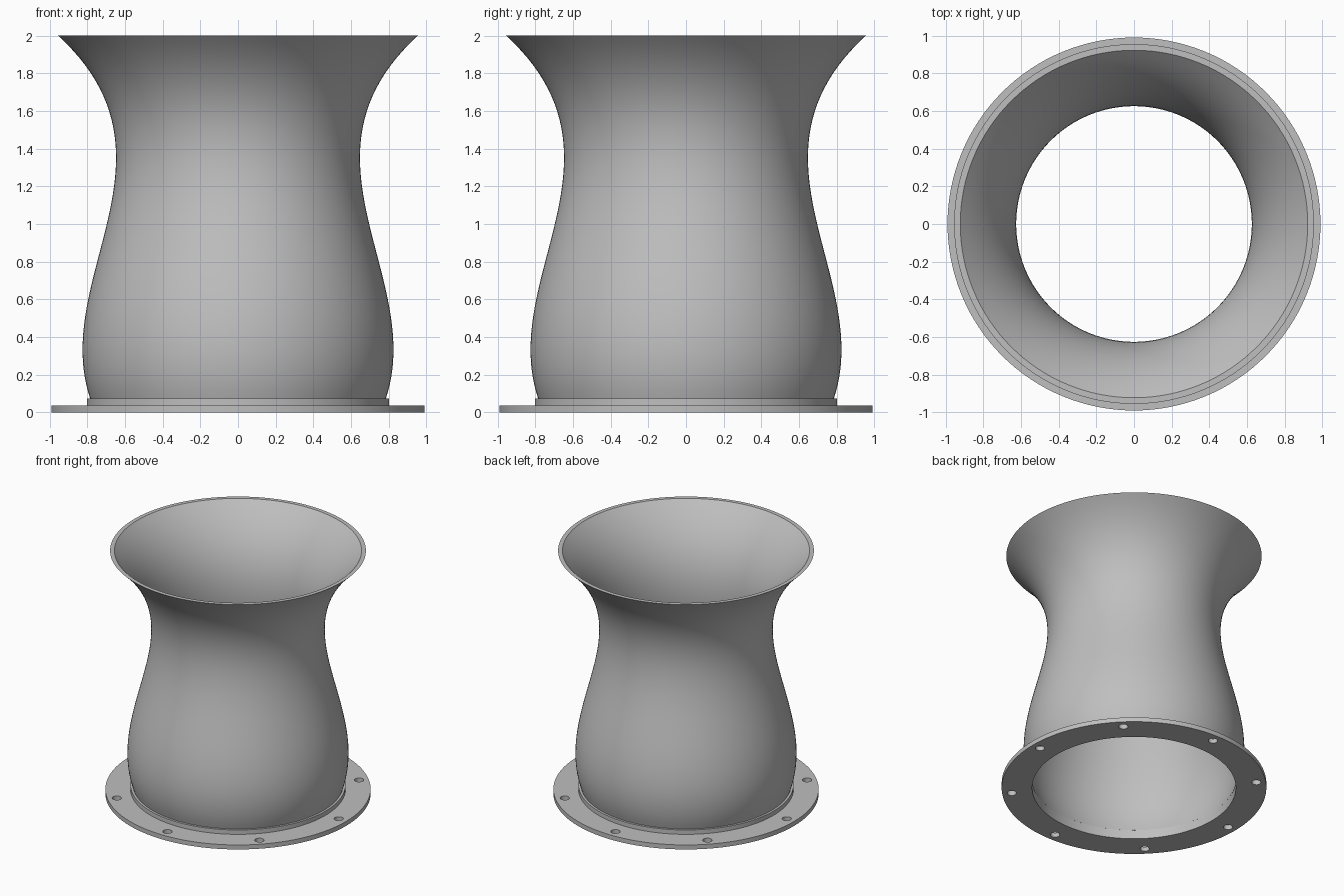
import bpy, bmesh
from math import sin, cos, pi, radians, sqrt

SEGMENTS = 128
STEPS = 48
WALL = 0.022
BASE_Z, TOP_Z = 0.073, 2.0
BORE = 0.762

cube = bpy.data.objects.get("Cube")
if cube:
    bpy.data.objects.remove(cube, do_unlink=True)

metal = bpy.data.materials.new("plain grey metal")
metal.use_nodes = True
grey = (0.52, 0.52, 0.52, 1)
metal.diffuse_color = grey
metal.node_tree.nodes["Principled BSDF"].inputs["Base Color"].default_value = grey


def make_object(name, bm):
    bmesh.ops.recalc_face_normals(bm, faces=bm.faces)
    mesh = bpy.data.meshes.new(name)
    bm.to_mesh(mesh)
    bm.free()
    mesh.materials.append(metal)
    obj = bpy.data.objects.new(name, mesh)
    bpy.context.collection.objects.link(obj)
    return obj


def smooth(obj):
    bpy.ops.object.select_all(action='DESELECT')
    obj.select_set(True)
    bpy.context.view_layer.objects.active = obj
    bpy.ops.object.shade_smooth_by_angle(angle=radians(30))


def lathe(name, profile):
    """Turn a closed (radius, z) outline about the z axis."""
    bm = bmesh.new()
    rings = []
    for i in range(SEGMENTS):
        a = 2 * pi * i / SEGMENTS
        rings.append([bm.verts.new((r * cos(a), r * sin(a), z)) for r, z in profile])
    n = len(profile)
    for i in range(SEGMENTS):
        here, there = rings[i], rings[(i + 1) % SEGMENTS]
        for j in range(n):
            k = (j + 1) % n
            bm.faces.new((here[j], there[j], there[k], here[k]))
    return make_object(name, bm)


def ring(name, inner, outer, low, high):
    return lathe(name, [(inner, low), (outer, low), (outer, high), (inner, high)])


# Flared shell: cubic outer curve, with an even wall measured along its normal
p0, p1, p2, p3 = 0.785, 1.0, 0.255, 0.955
outer, inner = [], []
for i in range(STEPS + 1):
    t = i / STEPS
    s = 1 - t
    z = BASE_Z + (TOP_Z - BASE_Z) * t
    r = s**3 * p0 + 3 * s * s * t * p1 + 3 * s * t * t * p2 + t**3 * p3
    slope = 3 * (s * s * (p1 - p0) + 2 * s * t * (p2 - p1) + t * t * (p3 - p2))
    slope /= TOP_Z - BASE_Z
    outer.append((r, z))
    inner.append((r - WALL * sqrt(1 + slope * slope), z))
smooth(lathe("flared_shell", outer + inner[::-1]))

# Collar under the shell
smooth(ring("base_collar", BORE, 0.803, 0.037, BASE_Z))

# Mounting flange with eight bolt holes
flange = ring("mounting_flange", BORE, 0.99, 0, 0.037)
bm = bmesh.new()
for i in range(8):
    a = i * pi / 4
    made = bmesh.ops.create_cone(bm, cap_ends=True, segments=24,
                                 radius1=0.035, radius2=0.035, depth=0.2)
    bmesh.ops.translate(bm, verts=made["verts"],
                        vec=(0.918 * cos(a), 0.918 * sin(a), 0))
cutter = make_object("bolt_hole_cutter", bm)
cutter.hide_render = True

cut = flange.modifiers.new("bolt_holes", 'BOOLEAN')
cut.operation = 'DIFFERENCE'
cut.solver = 'EXACT'
cut.object = cutter
bpy.ops.object.select_all(action='DESELECT')
flange.select_set(True)
bpy.context.view_layer.objects.active = flange
bpy.ops.object.modifier_apply(modifier=cut.name)
bpy.data.objects.remove(cutter, do_unlink=True)
smooth(flange)
